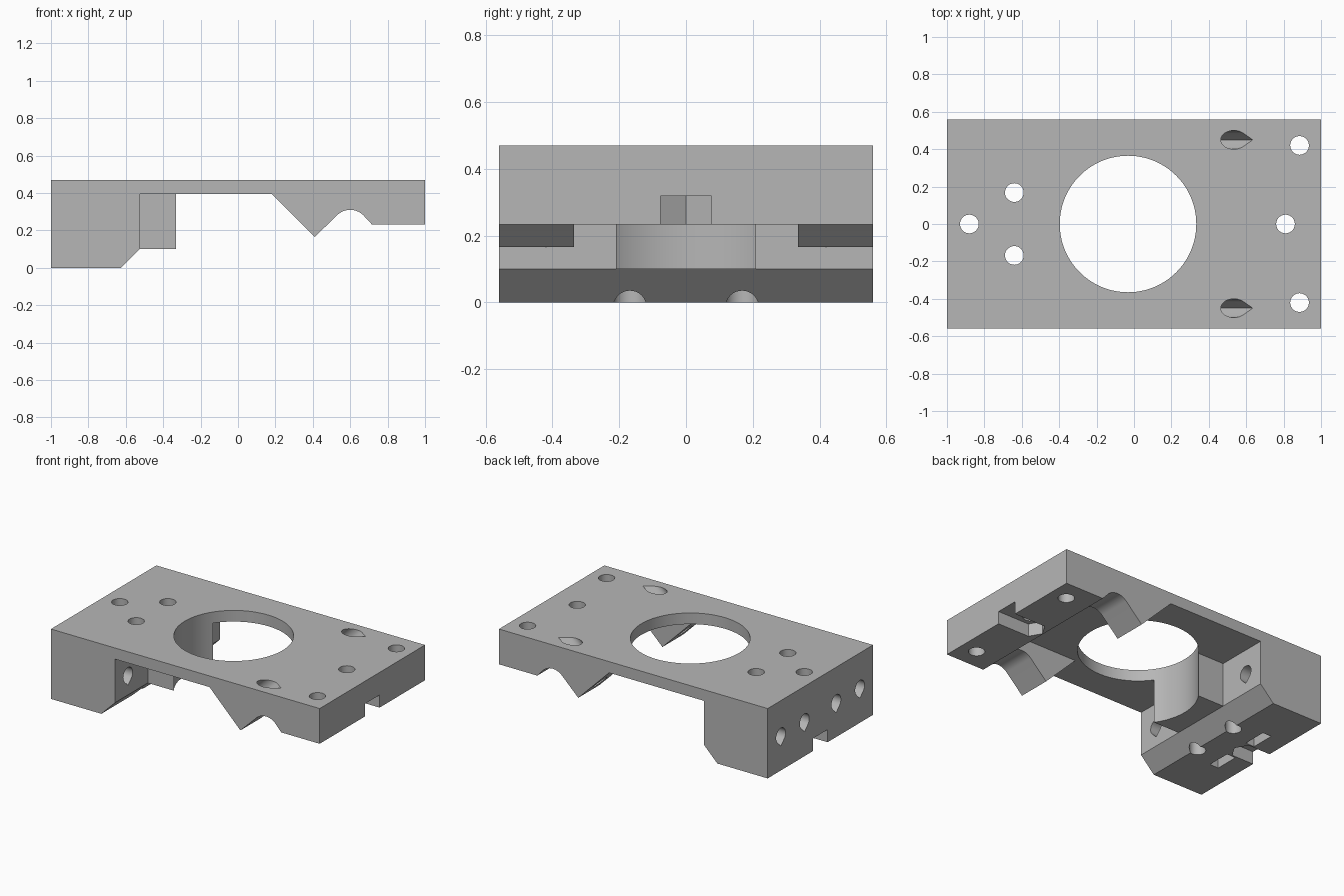
import bpy, bmesh
from math import cos, sin, pi, radians
from mathutils import Vector, Matrix

cube = bpy.data.objects.get("Cube")
if cube:
    bpy.data.objects.remove(cube, do_unlink=True)

X, Y, Z = Vector((1, 0, 0)), Vector((0, 1, 0)), Vector((0, 0, 1))
BOLT = 0.05      # screw hole radius
NUT = 0.089      # nut corner radius
TOP, RIM = 0.47, 0.395   # top and underside of the plate


def arc(radius, start, end, steps, cx=0, cy=0):
    """Points along an arc, angles in degrees."""
    angles = [radians(start + (end - start) * i / steps) for i in range(steps + 1)]
    return [(cx + radius * cos(a), cy + radius * sin(a)) for a in angles]


def prism(name, points, length, origin, axis=Z, side=X):
    """Extrude a profile along axis; the profile's own x runs along side."""
    axis, side = axis.normalized(), side.normalized()
    frame = Matrix((side, axis.cross(side), axis)).transposed()
    bm = bmesh.new()
    verts = [bm.verts.new(frame @ Vector((u, v, 0)) + Vector(origin)) for u, v in points]
    face = bm.faces.new(verts)
    grown = bmesh.ops.extrude_face_region(bm, geom=[face])["geom"]
    bmesh.ops.translate(bm, vec=axis * length,
                        verts=[g for g in grown if isinstance(g, bmesh.types.BMVert)])
    bmesh.ops.recalc_face_normals(bm, faces=bm.faces)
    mesh = bpy.data.meshes.new(name)
    bm.to_mesh(mesh)
    bm.free()
    obj = bpy.data.objects.new(name, mesh)
    bpy.context.collection.objects.link(obj)
    return obj


def box(name, x0, x1, half_y, z0, z1, y=0):
    points = [(x0, y - half_y), (x1, y - half_y), (x1, y + half_y), (x0, y + half_y)]
    return prism(name, points, z1 - z0, (0, 0, z0))


def combine(tool, operation="DIFFERENCE"):
    """Apply a boolean to the body and drop the tool."""
    tool.hide_render = True
    mod = body.modifiers.new(tool.name, "BOOLEAN")
    mod.operation, mod.solver, mod.object = operation, "EXACT", tool
    bpy.context.view_layer.objects.active = body
    bpy.ops.object.modifier_apply(modifier=mod.name)
    bpy.data.objects.remove(tool, do_unlink=True)


def circle(radius, steps):
    return arc(radius, 0, 360, steps)[:-1]


# Teardrop outline with its point along +u, for printable sideways holes
teardrop = arc(BOLT, 45, 315, 24) + [(BOLT * 2 ** 0.5, 0)]

# Body: side profile with clamp jaw and rod groove
profile = [(-1, 0), (-0.625, 0), (-0.525, 0.1), (-0.525, RIM), (0.18, RIM), (0.41, 0.165)]
profile += arc(0.1, 135, 45, 16, 0.6, 0.21)
profile += [(0.715, 0.233), (1, 0.233), (1, TOP), (-1, TOP)]
body = prism("carriage_body", profile, 1.12, (0, 0.56, 0), -Y, X)
# the profile's second axis must run upwards
assert (-Y).cross(X).z > 0

# Open space between the two jaws, and the block behind the bore
combine(box("jaw_gap", 0.05, 0.715, 0.335, 0.05, RIM))
combine(box("bore_block", -0.58, -0.33, 0.209, 0.1, 0.43), "UNION")

# Large bore
combine(prism("bore", circle(0.365, 96), 0.8, (-0.032, 0, -0.1)))

# Vertical screw holes
for x, y in [(-0.88, 0), (0.81, 0), (-0.64, 0.168), (-0.64, -0.168),
             (0.885, 0.42), (0.885, -0.42)]:
    combine(prism("screw_hole", circle(BOLT, 32), 0.8, (x, y, -0.1)))

# Nut slots open to each end, pointed inwards
for x, end, z in [(-0.88, -1, 0), (0.81, 1, 0.233)]:
    half = NUT * cos(pi / 6)
    points = [(end * 1.1, -half), (x - end * NUT / 2, -half), (x - end * NUT, 0),
              (x - end * NUT / 2, half), (end * 1.1, half)]
    combine(prism("nut_slot", points, 0.185, (0, 0, z - 0.1)))

# Mirrored sideways holes, nut pockets and slanted jaw holes
for s in (-1, 1):
    combine(prism("through_hole", teardrop, 0.7, (-1.1, s * 0.42, 0.235), X, -Z))
    combine(prism("blind_hole", teardrop, 0.36, (-1.1, s * 0.168, 0.235), X, -Z))
    combine(box("nut_pocket", -0.87, -0.805, 0.08, -0.1, 0.315, s * 0.168))
    combine(prism("jaw_hole", teardrop, 0.7, (0.235, s * 0.45, 0.17), X + Z, X - Z))

# Material and shading
grey = bpy.data.materials.new("plain_grey")
grey.use_nodes = True
colour = (0.47, 0.47, 0.47, 1)
grey.diffuse_color = colour
grey.node_tree.nodes["Principled BSDF"].inputs["Base Color"].default_value = colour
body.data.materials.clear()
body.data.materials.append(grey)
bpy.ops.object.select_all(action="DESELECT")
body.select_set(True)
bpy.context.view_layer.objects.active = body
bpy.ops.object.shade_smooth_by_angle(angle=radians(30))
